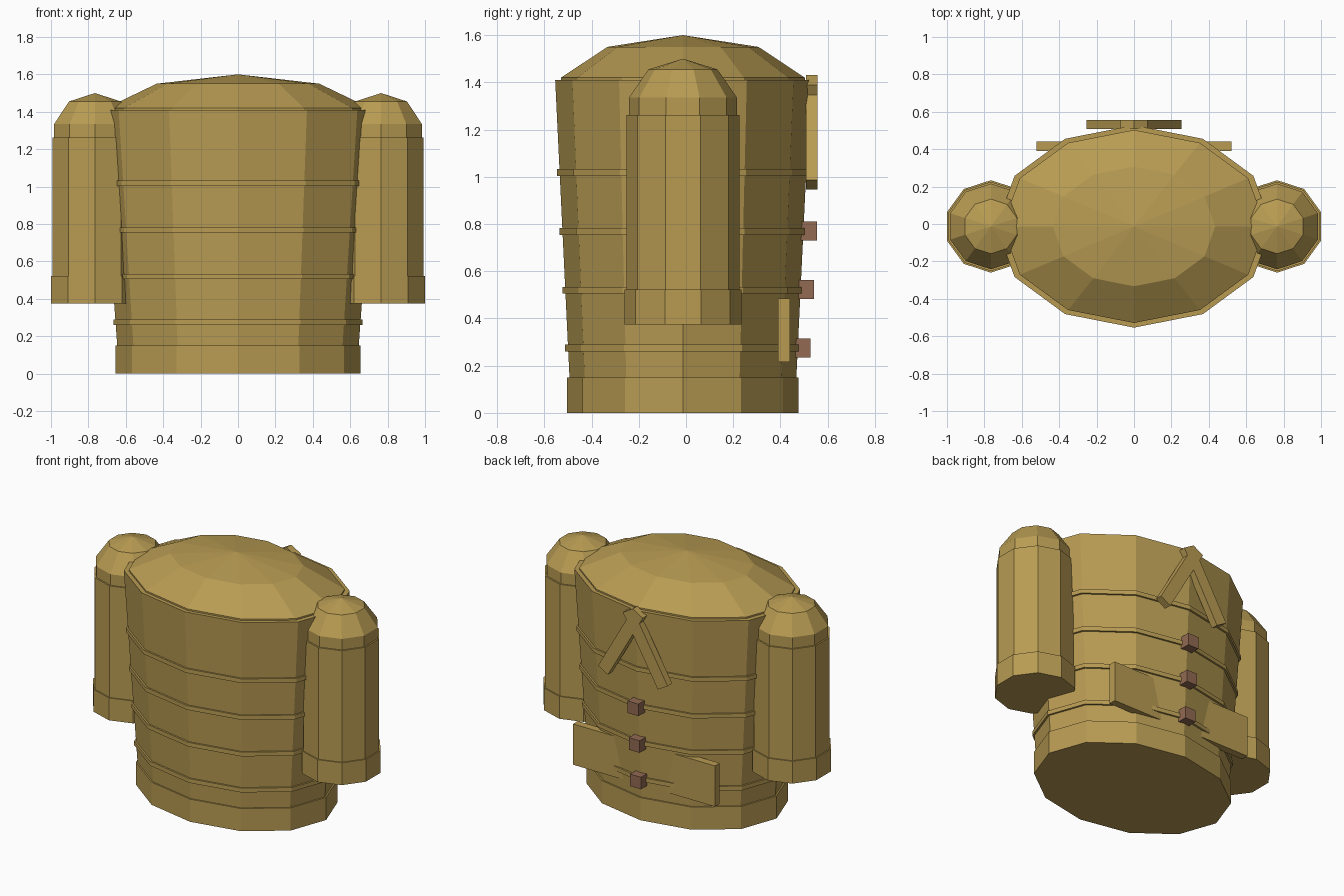
import bpy, bmesh, math
from mathutils import Matrix

if "Cube" in bpy.data.objects:
    bpy.data.objects.remove(bpy.data.objects["Cube"])

CY = -0.013  # depth of the main axis


def material(name, rgb):
    m = bpy.data.materials.new(name)
    m.diffuse_color = (*rgb, 1)
    m.use_nodes = True
    m.node_tree.nodes["Principled BSDF"].inputs["Base Color"].default_value = m.diffuse_color
    return m


CANVAS = material("khaki_canvas", (0.48, 0.33, 0.086))
LEATHER = material("brown_leather", (0.287, 0.144, 0.085))


def finish(name, bm, mat):
    bmesh.ops.recalc_face_normals(bm, faces=bm.faces)
    mesh = bpy.data.meshes.new(name)
    bm.to_mesh(mesh)
    bm.free()
    mesh.materials.append(mat)
    ob = bpy.data.objects.new(name, mesh)
    bpy.context.collection.objects.link(ob)
    return ob


def loft(name, rings, sides, cx=0, turn=0, apex=None):
    """Stack of elliptical rings (rx, ry, z), capped or closed to a point."""
    bm = bmesh.new()
    loops = []
    for rx, ry, z in rings:
        angles = [turn + math.tau * i / sides for i in range(sides)]
        loops.append([bm.verts.new((cx + rx * math.cos(a), CY + ry * math.sin(a), z))
                      for a in angles])
    for low, high in zip(loops, loops[1:]):
        for i in range(sides):
            j = (i + 1) % sides
            bm.faces.new((low[i], low[j], high[j], high[i]))
    bm.faces.new(loops[0])
    if apex is None:
        bm.faces.new(loops[-1])
    else:
        tip = bm.verts.new((cx, CY, apex))
        for i in range(sides):
            bm.faces.new((loops[-1][i], loops[-1][(i + 1) % sides], tip))
    return finish(name, bm, CANVAS)


def box(name, center, size, mat, tilt=0):
    bm = bmesh.new()
    bmesh.ops.create_cube(bm, size=1, matrix=Matrix.Translation(center)
                          @ Matrix.Rotation(tilt, 4, 'Y') @ Matrix.Diagonal((*size, 1)))
    return finish(name, bm, mat)


# Main bag: base, tapered body and faceted lid
loft("base", [(0.655, 0.49, 0), (0.655, 0.49, 0.15)], 12)
loft("body", [(0.645, 0.48, 0.14), (0.737, 0.541, 1.41)], 12)
loft("lid", [(0.705, 0.516, 1.40), (0.705, 0.516, 1.42), (0.435, 0.32, 1.55)], 12, apex=1.6)

# Straps wrapped round the body, following its taper
for n, z in enumerate((0.275, 0.52, 0.768, 1.018)):
    t = (z - 0.14) / 1.27
    rx, ry = 0.657 + 0.092 * t, 0.492 + 0.061 * t
    loft(f"strap_{n + 1}", [(rx, ry, z - 0.014), (rx, ry, z + 0.014)], 12)

# Ten-sided side pouches with a bottom collar and a domed cap
for side, s in (("left", -1), ("right", 1)):
    x, turn = s * 0.765, math.pi / 10
    loft(f"{side}_pouch", [(0.239, 0.239, 0.4), (0.239, 0.239, 1.262)], 10, x, turn)
    loft(f"{side}_pouch_collar", [(0.247, 0.247, 0.375), (0.247, 0.247, 0.523)], 10, x, turn)
    loft(f"{side}_pouch_cap", [(0.229, 0.229, 1.25), (0.229, 0.229, 1.335),
                               (0.146, 0.146, 1.455)], 10, x, turn, apex=1.5)
    # Slanted carrying strap on the back
    box(f"{side}_back_strap", (s * 0.091, 0.533, 1.188), (0.083, 0.048, 0.512),
        CANVAS, -s * math.radians(30))

# Waist belt plate sticking out at both sides of the back
box("waist_belt", (0, 0.415, 0.35), (1.04, 0.05, 0.27), CANVAS)

# Leather buckles down the middle of the back
for n, (y, z) in enumerate(((0.488, 0.275), (0.502, 0.522), (0.515, 0.77))):
    box(f"buckle_{n + 1}", (0, y, z), (0.08, 0.08, 0.08), LEATHER)
